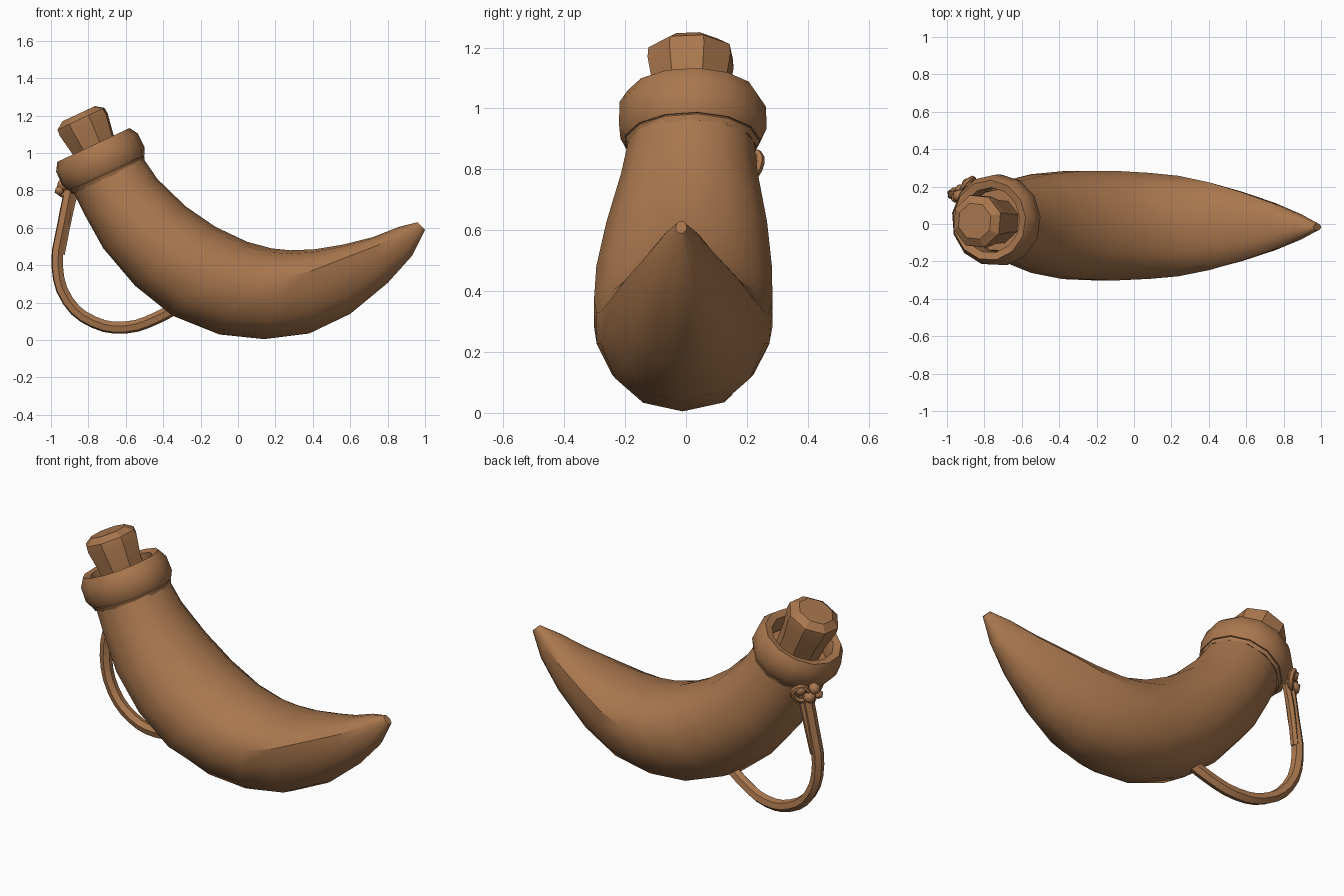
import bpy, bmesh, math
from mathutils import Vector, Matrix

cube = bpy.data.objects.get("Cube")
if cube:
    bpy.data.objects.remove(cube)

brown = bpy.data.materials.new("horn_brown")
brown.use_nodes = True
brown.diffuse_color = (0.40, 0.185, 0.076, 1)
brown.node_tree.nodes["Principled BSDF"].inputs["Base Color"].default_value = brown.diffuse_color


def finish(name, bm, angle=30):
    """Turn a bmesh into a shaded, coloured object."""
    bmesh.ops.recalc_face_normals(bm, faces=bm.faces)
    mesh = bpy.data.meshes.new(name)
    bm.to_mesh(mesh)
    bm.free()
    mesh.shade_smooth()
    mesh.set_sharp_from_angle(angle=math.radians(angle))
    mesh.materials.append(brown)
    obj = bpy.data.objects.new(name, mesh)
    bpy.context.collection.objects.link(obj)
    return obj


def loft(bm, rings, caps=True, closed=False):
    """Bridge rings of points with quads."""
    loops = [[bm.verts.new(p) for p in ring] for ring in rings]
    pairs = list(zip(loops, loops[1:]))
    if closed:
        pairs.append((loops[-1], loops[0]))
    for a, b in pairs:
        for i in range(len(a)):
            j = (i + 1) % len(a)
            bm.faces.new((a[i], a[j], b[j], b[i]))
    if caps and not closed:
        bm.faces.new(loops[0])
        bm.faces.new(loops[-1])


def circle(r, h, sides, turn=0.0):
    steps = [turn + 2 * math.pi * i / sides for i in range(sides)]
    return [(r * math.cos(a), r * math.sin(a), h) for a in steps]


# Horn body: top x/z, bottom x/z, half width, height share of the widest line
sections = [
    (-0.54, 1.02, -0.91, 0.85, 0.20, 0.5),
    (-0.43, 0.86, -0.82, 0.67, 0.23, 0.5),
    (-0.28, 0.715, -0.72, 0.49, 0.27, 0.5),
    (-0.12, 0.605, -0.55, 0.29, 0.295, 0.5),
    (0.05, 0.525, -0.35, 0.13, 0.30, 0.5),
    (0.18, 0.49, -0.10, 0.03, 0.29, 0.55),
    (0.28, 0.48, 0.14, 0.005, 0.275, 0.6),
    (0.41, 0.485, 0.38, 0.035, 0.24, 0.68),
    (0.56, 0.51, 0.60, 0.14, 0.19, 0.75),
    (0.72, 0.55, 0.80, 0.305, 0.13, 0.75),
    (0.86, 0.605, 0.93, 0.45, 0.07, 0.7),
    (0.96, 0.63, 1.0, 0.59, 0.018, 0.5),
]
SIDES = 14
rings = []
for k, (tx, tz, bx, bz, w, share) in enumerate(sections):
    top, bottom = Vector((tx, 0, tz)), Vector((bx, 0, bz))
    drift = 0.02 - 0.035 * min(1, k / 4) if k < 4 else -0.005 - 0.001 * k
    ring = []
    for i in range(SIDES):
        a = 2 * math.pi * i / SIDES
        c, s = math.cos(a), math.sin(a)
        t = share + c * ((1 - share) if c > 0 else share)
        p = bottom.lerp(top, t)
        p.y = drift + w * math.copysign(abs(s) ** 0.9, s)
        ring.append(p)
    rings.append(ring)
bm = bmesh.new()
loft(bm, rings)
finish("horn_body", bm, 35)

# Mouth frame, tilted along the neck
axis = Vector((-0.42, 0, 0.9)).normalized()
tilt = axis.to_track_quat("Z", "Y").to_matrix().to_4x4()
mouth = Matrix.Translation((-0.74, 0.02, 0.97)) @ tilt

# Thick collar around the mouth
bm = bmesh.new()
profile = [(0.19, -0.08), (0.225, -0.085), (0.245, -0.045), (0.243, 0.035),
           (0.215, 0.08), (0.175, 0.07), (0.165, -0.02)]
loft(bm, [circle(r, h, 13, 0.2) for r, h in profile], closed=True)
bm.transform(mouth)
finish("mouth_collar", bm, 32)

# Faceted plug with a chamfered end
bm = bmesh.new()
profile = [(0.12, -0.05), (0.128, 0.10), (0.148, 0.21), (0.145, 0.245), (0.10, 0.275)]
loft(bm, [circle(r, h, 8, 0.3) for r, h in profile])
bm.transform(mouth @ Matrix.Translation((0.005, 0, -0.01)))
finish("plug", bm, 25)


def tube(name, points, radius, sides=6, cyclic=False):
    """Sweep a cord along a smooth path and keep it as a mesh."""
    curve = bpy.data.curves.new(name + "_path", "CURVE")
    curve.dimensions = "3D"
    curve.bevel_depth = radius
    curve.bevel_resolution = max(0, sides // 2 - 2)
    curve.resolution_u = 3
    curve.use_fill_caps = True
    spline = curve.splines.new("BEZIER")
    spline.bezier_points.add(len(points) - 1)
    for bp, p in zip(spline.bezier_points, points):
        bp.co = p
        bp.handle_left_type = bp.handle_right_type = "AUTO"
    spline.use_cyclic_u = cyclic
    temp = bpy.data.objects.new(name + "_path", curve)
    bpy.context.collection.objects.link(temp)
    bpy.context.view_layer.update()
    mesh = temp.to_mesh()
    bm = bmesh.new()
    bm.from_mesh(mesh)
    temp.to_mesh_clear()
    bpy.data.objects.remove(temp)
    return finish(name, bm, 35)


# Carrying strap hanging from the knot and joining the belly
tube("strap", [(-0.90, 0.17, 0.80), (-0.935, 0.165, 0.62), (-0.967, 0.16, 0.40),
               (-0.91, 0.15, 0.21), (-0.77, 0.13, 0.095), (-0.60, 0.11, 0.067),
               (-0.43, 0.08, 0.12), (-0.29, 0.05, 0.20)], 0.033)

# Second strand that widens the strap below the knot
tube("strap_strand", [(-0.875, 0.18, 0.79), (-0.905, 0.18, 0.66), (-0.945, 0.165, 0.46)], 0.022)

# Cord wound round the neck under the collar
bm = bmesh.new()
loft(bm, [circle(r, h, 13, 0.2) for r, h in
          [(0.19, -0.10), (0.215, -0.11), (0.222, -0.09), (0.21, -0.07)]], closed=True)
bm.transform(mouth)
finish("neck_cord", bm)

# Knot: lumps and a small loop
bm = bmesh.new()
for place, size in [((-0.935, 0.15, 0.83), 0.038), ((-0.925, 0.18, 0.79), 0.038),
                    ((-0.955, 0.14, 0.80), 0.028), ((-0.89, 0.215, 0.835), 0.034)]:
    bmesh.ops.create_icosphere(bm, subdivisions=1, radius=size,
                               matrix=Matrix.Translation(place))
finish("strap_knot", bm, 45)
tube("knot_loop", [(-0.92, 0.18, 0.82), (-0.88, 0.235, 0.85),
                   (-0.86, 0.235, 0.80), (-0.90, 0.19, 0.77)], 0.016, cyclic=True)
